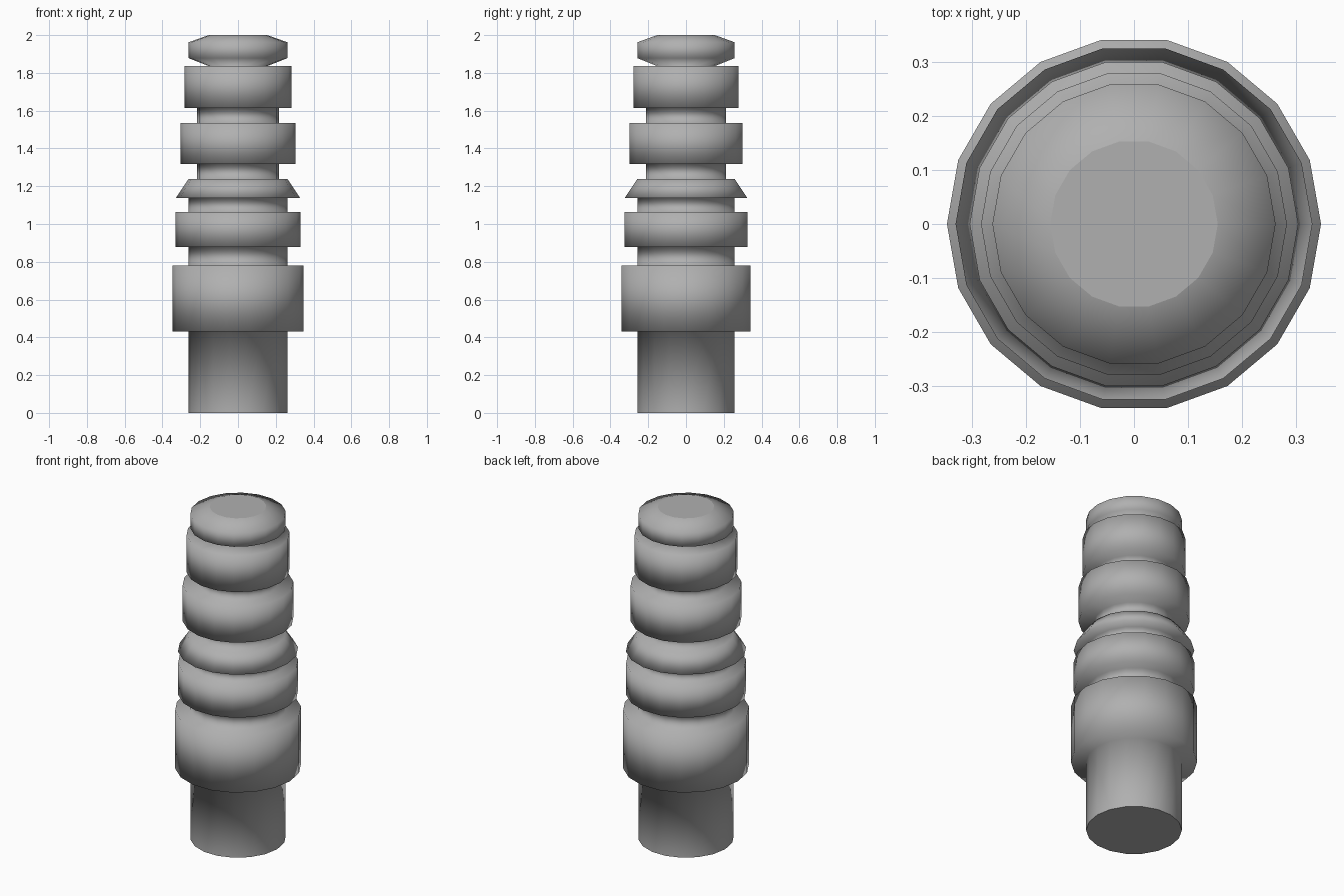
import bpy, bmesh, math

if "Cube" in bpy.data.objects:
    bpy.data.objects.remove(bpy.data.objects["Cube"])

SIDES = 18

grey = bpy.data.materials.new("dark_grey")
grey.diffuse_color = (0.435, 0.435, 0.435, 1)
grey.use_nodes = True
grey.node_tree.nodes["Principled BSDF"].inputs["Base Color"].default_value = grey.diffuse_color


def lathe(name, profile):
    """Spin (radius, z) points round the z axis and close both ends."""
    bm = bmesh.new()
    rings = []
    for r, z in profile:
        rings.append([bm.verts.new((r * math.cos(2 * math.pi * i / SIDES),
                                    r * math.sin(2 * math.pi * i / SIDES), z))
                      for i in range(SIDES)])
    for low, high in zip(rings, rings[1:]):
        for i in range(SIDES):
            j = (i + 1) % SIDES
            face = bm.faces.new((low[i], low[j], high[j], high[i]))
            face.smooth = True
    bm.faces.new(rings[0][::-1])
    bm.faces.new(rings[-1])
    # right-angled steps stay sharp, the rounded cap flows smoothly
    for edge in bm.edges:
        on_cap = all(v.co.z > 1.83 and v.co.xy.length < 0.27 for v in edge.verts)
        edge.smooth = on_cap or edge.calc_face_angle() < math.radians(30)
    mesh = bpy.data.meshes.new(name)
    bm.to_mesh(mesh)
    bm.free()
    mesh.materials.append(grey)
    obj = bpy.data.objects.new(name, mesh)
    bpy.context.collection.objects.link(obj)
    return obj


# stepped shaft: each section is (bottom z, top z, bottom radius, top radius)
sections = [
    (0.0, 0.432, 0.262, 0.262),     # foot
    (0.432, 0.779, 0.346, 0.346),   # wide collar
    (0.779, 0.877, 0.262, 0.262),
    (0.877, 1.063, 0.330, 0.330),   # lower ring
    (1.063, 1.137, 0.262, 0.262),
    (1.137, 1.238, 0.330, 0.262),   # tapered ring
    (1.238, 1.318, 0.216, 0.216),
    (1.318, 1.535, 0.304, 0.304),   # middle ring
    (1.535, 1.614, 0.216, 0.216),
    (1.614, 1.836, 0.283, 0.283),   # upper ring
]
profile = []
for z0, z1, r0, r1 in sections:
    profile += [(r0, z0), (r1, z1)]

# rounded cap with bevels above and below
profile += [(0.155, 1.836), (0.262, 1.878), (0.262, 1.962), (0.155, 2.0)]
lathe("stepped_shaft", profile)
